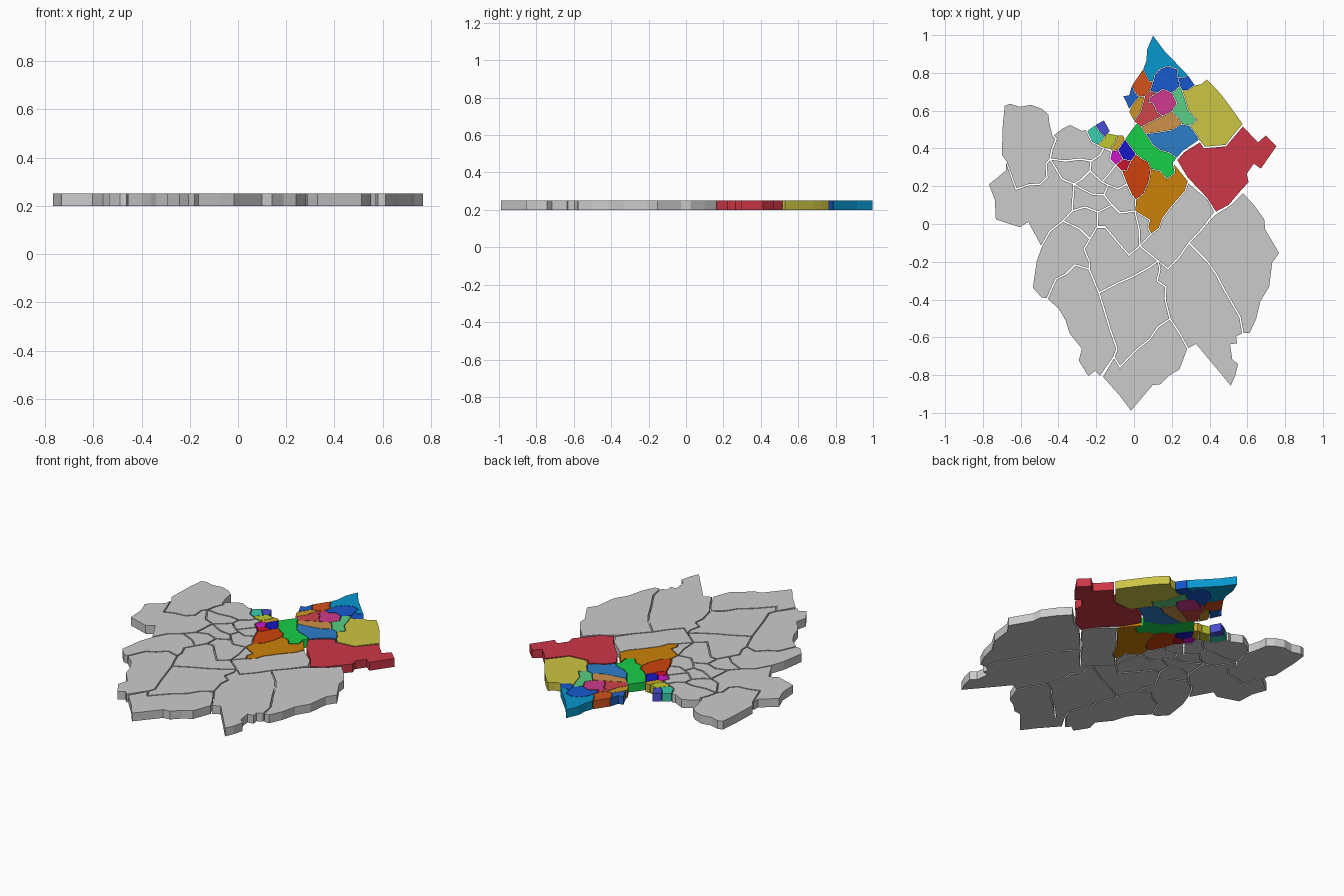
import bpy, bmesh
from mathutils import Vector

SCALE, CX, CY = 189.0, 1134.0, 225.0   # survey units per model unit, survey centre
Z0, Z1 = 0.20, 0.25                    # slab underside and top


def inset(pts, d):
    """Shrink a counter-clockwise outline by d with limited mitres."""
    out, n = [], len(pts)
    for i, p in enumerate(pts):
        a = (p - pts[i - 1]).normalized()
        b = (pts[(i + 1) % n] - p).normalized()
        na, nb = Vector((-a.y, a.x)), Vector((-b.y, b.x))
        out.append(p + (na + nb) * d / max(1 + na.dot(nb), 0.5))
    return out


def district(name, rgb, *nums):
    """Extrude one outline (x, y, x, y ...) into a flat plate with a thin gap around it."""
    pts = [Vector(((x - CX) / SCALE, (CY - y) / SCALE)) for x, y in zip(nums[::2], nums[1::2])]
    if sum(pts[i - 1].cross(p) for i, p in enumerate(pts)) < 0:
        pts.reverse()
    pts = inset(pts, 0.0015 if rgb else 0.004)
    bm = bmesh.new()
    low = [bm.verts.new((p.x, p.y, Z0)) for p in pts]
    top = [bm.verts.new((p.x, p.y, Z1)) for p in pts]
    bm.faces.new(top)
    bm.faces.new(low[::-1])
    for i in range(len(pts)):
        bm.faces.new((low[i - 1], low[i], top[i], top[i - 1]))
    me = bpy.data.meshes.new(name)
    bm.to_mesh(me)
    bm.free()
    ob = bpy.data.objects.new(name, me)
    bpy.context.collection.objects.link(ob)
    if rgb:
        mat = bpy.data.materials.new(name)
        mat.diffuse_color = [(c / 255) ** 2.2 for c in rgb] + [1]
        me.materials.append(mat)


# Northern coloured districts
district("north_tip", (16, 150, 205), 1153,36, 1165,52, 1188,76, 1183,79, 1178,78, 1177,70, 1168,67,
         1160,70, 1155,76, 1153,83, 1149,82, 1143,70, 1146,62, 1147,50)
district("rust_district", (208, 84, 34), 1143,70, 1149,82, 1153,83, 1150,92, 1145,97, 1139,98, 1134,92, 1132,86)
district("west_blue_district", (40, 100, 200), 1132,86, 1134,92, 1139,98, 1136,101, 1131,108, 1129,110,
         1126,103, 1123,97, 1129,96)
district("gold_district", (205, 150, 45), 1139,98, 1145,97, 1143,104, 1141,112, 1134,122, 1129,113, 1131,108, 1136,101)
district("royal_blue_district", (30, 90, 205), 1160,70, 1168,67, 1177,70, 1178,78, 1180,87, 1172,94,
         1163,90, 1157,94, 1150,92, 1153,83, 1155,76)
district("east_blue_district", (28, 85, 200), 1188,76, 1195,86, 1188,91, 1182,91, 1180,87, 1178,78, 1183,79)
district("magenta_district", (205, 60, 140), 1157,94, 1163,90, 1172,94, 1177,104, 1172,112, 1163,117,
         1157,113, 1153,104, 1149,103, 1150,98)
district("rose_district", (205, 70, 75), 1145,97, 1150,92, 1157,94, 1150,98, 1149,103, 1153,104, 1157,113, 1163,117,
         1156,120, 1150,123, 1141,128, 1134,122, 1141,112, 1143,104)
district("mint_district", (90, 205, 130), 1180,87, 1182,91, 1186,103, 1188,111, 1197,121, 1190,127,
         1182,125, 1179,120, 1172,112, 1177,104, 1172,94)
district("tan_district", (205, 145, 75), 1172,112, 1179,120, 1182,125, 1172,131, 1160,133, 1146,135,
         1141,128, 1150,123, 1156,120, 1163,117)
district("yellow_district", (203, 195, 70), 1207,80, 1215,88, 1222,96, 1231,108, 1243,125, 1232,138, 1226,146,
         1205,148, 1199,141, 1198,138, 1190,127, 1197,121, 1188,111, 1186,103, 1182,91, 1188,91, 1195,86, 1201,85)
district("mid_blue_district", (48, 125, 200), 1182,125, 1190,127, 1198,138, 1199,141, 1183,152, 1177,159,
         1170,154, 1160,151, 1153,146, 1146,135, 1160,133, 1172,131)
district("green_district", (30, 205, 75), 1138,123, 1141,128, 1146,135, 1153,146, 1160,151, 1170,154, 1177,159,
         1173,164, 1175,174, 1167,180, 1160,172, 1151,170, 1148,163, 1142,160, 1136,155, 1130,147, 1125,140, 1132,130)
district("red_district", (203, 58, 72), 1266,136, 1277,147, 1261,170, 1254,165, 1247,175, 1249,183, 1240,193,
         1229,206, 1216,213, 1207,199, 1187,178, 1177,161, 1184,153, 1200,143, 1204,149, 1226,147, 1243,127, 1258,143)
district("orange_district", (203, 128, 18), 1151,170, 1160,172, 1167,180, 1175,174, 1174,165, 1188,182, 1185,192,
         1171,208, 1162,220, 1159,229, 1151,235, 1148,228, 1150,221, 1135,212, 1136,201, 1144,194, 1149,182)
district("vermilion_district", (205, 68, 20), 1136,155, 1142,160, 1148,163, 1151,170, 1149,182, 1144,194, 1136,201,
         1132,196, 1127,185, 1122,172, 1127,171, 1131,162)

# Small central coloured districts
district("navy_ward", (28, 28, 200), 1125,140, 1130,147, 1136,155, 1131,162, 1123,160, 1118,151)
district("fuchsia_ward", (205, 28, 200), 1118,151, 1123,160, 1116,166, 1110,160, 1112,152)
district("crimson_ward", (200, 25, 50), 1123,160, 1131,162, 1127,171, 1122,172, 1116,166)
district("amber_ward", (205, 165, 50), 1117,136, 1123,136, 1125,140, 1118,151, 1112,152, 1110,150, 1116,142)
district("lime_ward", (190, 200, 50), 1107,134, 1117,136, 1116,142, 1110,150, 1104,149, 1098,146, 1105,138)
district("teal_ward", (60, 205, 175), 1095,126, 1099,132, 1105,138, 1098,146, 1092,143, 1087,132)
district("indigo_ward", (75, 80, 210), 1104,121, 1110,132, 1105,138, 1099,132, 1095,126)

# Grey western districts
district("north_west", None, 1004,106, 1010,104, 1020,107, 1031,105, 1042,109, 1049,115, 1050,124, 1053,136, 1056,140,
         1052,150, 1050,160, 1046,165, 1047,178, 1040,185, 1028,186, 1016,190, 1006,163, 1001,156, 1002,125)
district("west", None, 1006,163, 1016,190, 1028,186, 1040,185, 1047,178, 1046,165, 1050,160, 1056,170, 1062,180,
         1074,185, 1072,212, 1063,222, 1050,232, 1041,248, 1028,224, 1020,229, 995,221, 994,201, 988,185, 997,178, 1005,171)
district("north_centre", None, 1062,129, 1070,125, 1082,131, 1086,130, 1092,143, 1098,146, 1104,149, 1100,156,
         1091,162, 1080,160, 1065,162, 1050,160, 1052,150, 1056,140, 1053,136)
district("west_south", None, 1041,248, 1050,232, 1063,222, 1080,230, 1090,240, 1084,250, 1089,262, 1089,270, 1075,266,
         1066,275, 1056,280, 1047,300, 1041,299, 1032,289, 1034,275, 1036,262)

# Grey central wards
district("central_ward_1", None, 1050,160, 1065,162, 1080,160, 1091,162, 1090,172, 1082,180, 1074,185, 1062,180, 1056,170)
district("central_ward_2", None, 1100,156, 1104,149, 1112,152, 1110,160, 1116,166, 1108,176, 1102,183, 1090,172, 1091,162)
district("central_ward_3", None, 1116,166, 1122,172, 1127,185, 1118,190, 1108,186, 1102,183, 1108,176)
district("central_ward_4", None, 1090,172, 1102,183, 1108,186, 1104,196, 1092,195, 1082,190, 1074,185, 1082,180)
district("central_ward_5", None, 1108,186, 1118,190, 1127,185, 1132,196, 1136,201, 1135,212, 1120,214, 1112,206, 1104,196)
district("central_ward_6", None, 1074,185, 1082,190, 1092,195, 1104,196, 1112,206, 1098,213, 1085,208, 1072,212)
district("central_ward_7", None, 1072,212, 1085,208, 1098,213, 1097,228, 1090,240, 1080,230, 1063,222)
district("central_ward_8", None, 1098,213, 1112,206, 1120,214, 1135,212, 1139,230, 1140,247, 1129,256, 1115,240,
         1105,228, 1097,228)
district("central_ward_9", None, 1135,212, 1150,221, 1148,228, 1151,235, 1140,247, 1139,230)
district("centre", None, 1097,228, 1105,228, 1115,240, 1129,256, 1140,247, 1158,262, 1150,268, 1132,278, 1118,284,
         1099,294, 1089,270, 1089,262, 1084,250, 1090,240)

# Grey southern and eastern districts
district("south_west", None, 1047,300, 1056,280, 1066,275, 1075,266, 1089,270, 1099,294, 1110,330, 1117,350, 1114,358,
         1100,378, 1095,373, 1088,378, 1078,362, 1081,350, 1069,335, 1065,322, 1058,310, 1050,303)
district("south_centre", None, 1099,294, 1118,284, 1132,278, 1150,268, 1158,262, 1160,270, 1157,282, 1166,288, 1165,300,
         1170,320, 1158,328, 1150,340, 1135,352, 1120,368, 1114,358, 1117,350, 1110,330)
district("south_tip", None, 1170,320, 1180,335, 1188,350, 1185,358, 1180,371, 1170,377, 1161,386, 1153,387, 1131,413,
         1119,397, 1102,378, 1114,358, 1120,368, 1135,352, 1150,340, 1158,328)
district("south_east", None, 1189,244, 1207,262, 1216,275, 1225,292, 1240,318, 1243,335, 1237,338, 1238,345, 1231,346,
         1233,360, 1239,365, 1236,377, 1231,388, 1196,346, 1188,350, 1180,335, 1170,320, 1165,300, 1166,288, 1157,282,
         1160,270, 1158,262, 1168,270, 1180,257)
district("east", None, 1243,193, 1255,206, 1265,220, 1266,230, 1280,254, 1273,264, 1270,288, 1261,303, 1257,320,
         1250,335, 1243,335, 1240,318, 1225,292, 1216,275, 1207,262, 1189,244, 1202,230, 1213,217, 1217,214, 1230,206)
district("north_east", None, 1188,183, 1208,200, 1215,213, 1202,230, 1189,244, 1180,257, 1168,270, 1158,262, 1140,247,
         1151,235, 1159,229, 1162,220, 1171,208, 1185,192)
